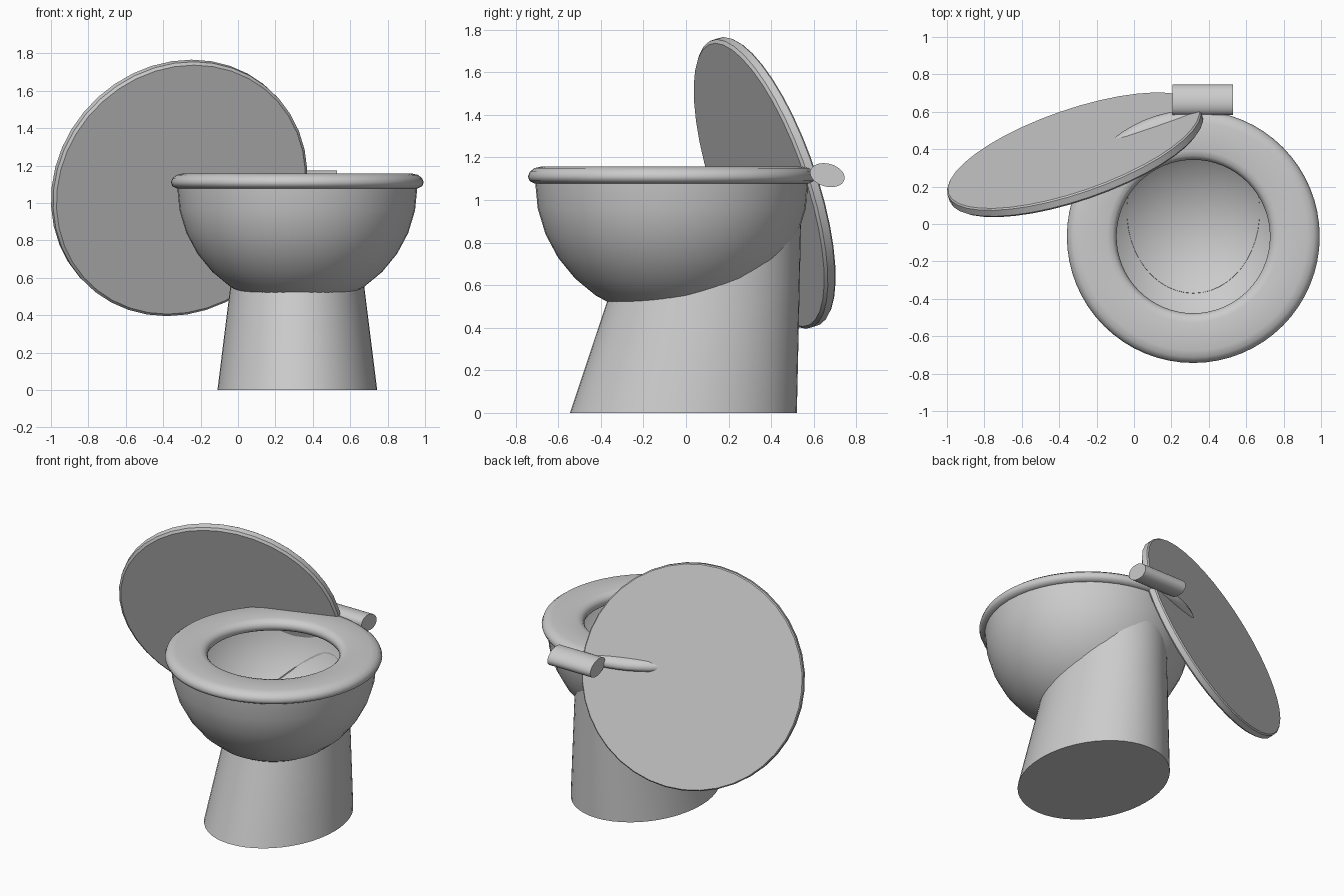
import bpy, bmesh, math
from mathutils import Vector, Matrix

if "Cube" in bpy.data.objects:
    bpy.data.objects.remove(bpy.data.objects["Cube"])

CX, CY = 0.317, -0.067          # centre of bowl and seat
BOWL_R, BOWL_Z = 0.642, 1.085

mat = bpy.data.materials.new("grey ceramic")
mat.diffuse_color = (0.6, 0.6, 0.6, 1)
mat.use_nodes = True
mat.node_tree.nodes["Principled BSDF"].inputs["Base Color"].default_value = mat.diffuse_color


def add(name, bm, angle=40):
    bmesh.ops.recalc_face_normals(bm, faces=bm.faces)
    me = bpy.data.meshes.new(name)
    bm.to_mesh(me)
    bm.free()
    ob = bpy.data.objects.new(name, me)
    bpy.context.collection.objects.link(ob)
    me.materials.append(mat)
    bpy.ops.object.select_all(action='DESELECT')
    ob.select_set(True)
    bpy.context.view_layer.objects.active = ob
    bpy.ops.object.shade_smooth_by_angle(angle=math.radians(angle))
    return ob


def bridge(bm, a, b):
    n = len(a)
    for i in range(n):
        bm.faces.new((a[i], a[(i + 1) % n], b[(i + 1) % n], b[i]))


def lathe(bm, profile, n, closed=False):
    rings = [[bm.verts.new((r * math.cos(2 * math.pi * i / n),
                            r * math.sin(2 * math.pi * i / n), z))
              for i in range(n)] for r, z in profile]
    for a, b in zip(rings, rings[1:] + (rings[:1] if closed else [])):
        bridge(bm, a, b)
    return rings


# bowl: open hemispherical shell
bm = bmesh.new()
prof = [(BOWL_R * math.cos(a), BOWL_Z - BOWL_R * math.sin(a))
        for a in (math.pi / 2 * k / 8 for k in range(8))]
last = lathe(bm, prof, 48)[-1]
pole = bm.verts.new((0, 0, BOWL_Z - BOWL_R))
for i in range(48):
    bm.faces.new((last[i], last[(i + 1) % 48], pole))
bmesh.ops.translate(bm, verts=bm.verts, vec=(CX, CY, 0))
add("bowl", bm, 60)

# seat: flat ring with rounded rims
bm = bmesh.new()
lathe(bm, [(0.41, 1.115), (0.417, 1.135), (0.432, 1.15), (0.46, 1.158),
           (0.61, 1.158), (0.645, 1.15), (0.667, 1.133), (0.676, 1.11),
           (0.668, 1.09), (0.645, 1.078), (0.44, 1.078), (0.418, 1.09)], 64, True)
bmesh.ops.translate(bm, verts=bm.verts, vec=(CX, CY, 0))
add("seat", bm, 50)

# pedestal: leaning tapered oval, each column ending on the bowl surface
bm = bmesh.new()
N = 48


def column(a, z):
    t = z / 0.9
    return Vector((CX + (0.427 - 0.112 * t) * math.cos(a),
                   -0.012 + 0.16 * t + (0.533 - 0.14 * t) * math.sin(a), z))


centre = Vector((CX, CY, BOWL_Z))
tops = []
for i in range(N):
    a, z = 2 * math.pi * i / N, 0.3
    while (column(a, z) - centre).length > BOWL_R - 0.006 and z < 1.0:
        z += 0.002
    tops.append(z)
rings = [[bm.verts.new(column(2 * math.pi * i / N, tops[i] * k / 4)) for i in range(N)]
         for k in range(5)]
for a, b in zip(rings, rings[1:]):
    bridge(bm, a, b)
bm.faces.new(rings[0])
add("pedestal", bm)

# lid: tilted disc with softened edges
bm = bmesh.new()
rings = lathe(bm, [(0.70, -0.028), (0.715, -0.016), (0.715, 0.02), (0.708, 0.028)], 40)
bm.faces.new(rings[0])
bm.faces.new(rings[-1])
rot = Vector((-0.31, 0.90, 0.31)).to_track_quat('Z', 'Y').to_matrix().to_4x4()
bmesh.ops.transform(bm, verts=bm.verts, matrix=Matrix.Translation((-0.314, 0.368, 1.08)) @ rot)
add("lid", bm, 35)

# hinge: oval bar behind the seat
bm = bmesh.new()
bmesh.ops.create_cone(bm, cap_ends=True, segments=32, radius1=1, radius2=1, depth=0.325,
                      matrix=Matrix.Translation((0.368, 0.664, 1.117))
                      @ Matrix.Rotation(math.radians(-15), 4, 'X')
                      @ Matrix.Diagonal((1, 0.083, 0.054, 1))
                      @ Matrix.Rotation(math.pi / 2, 4, 'Y'))
add("hinge", bm)
